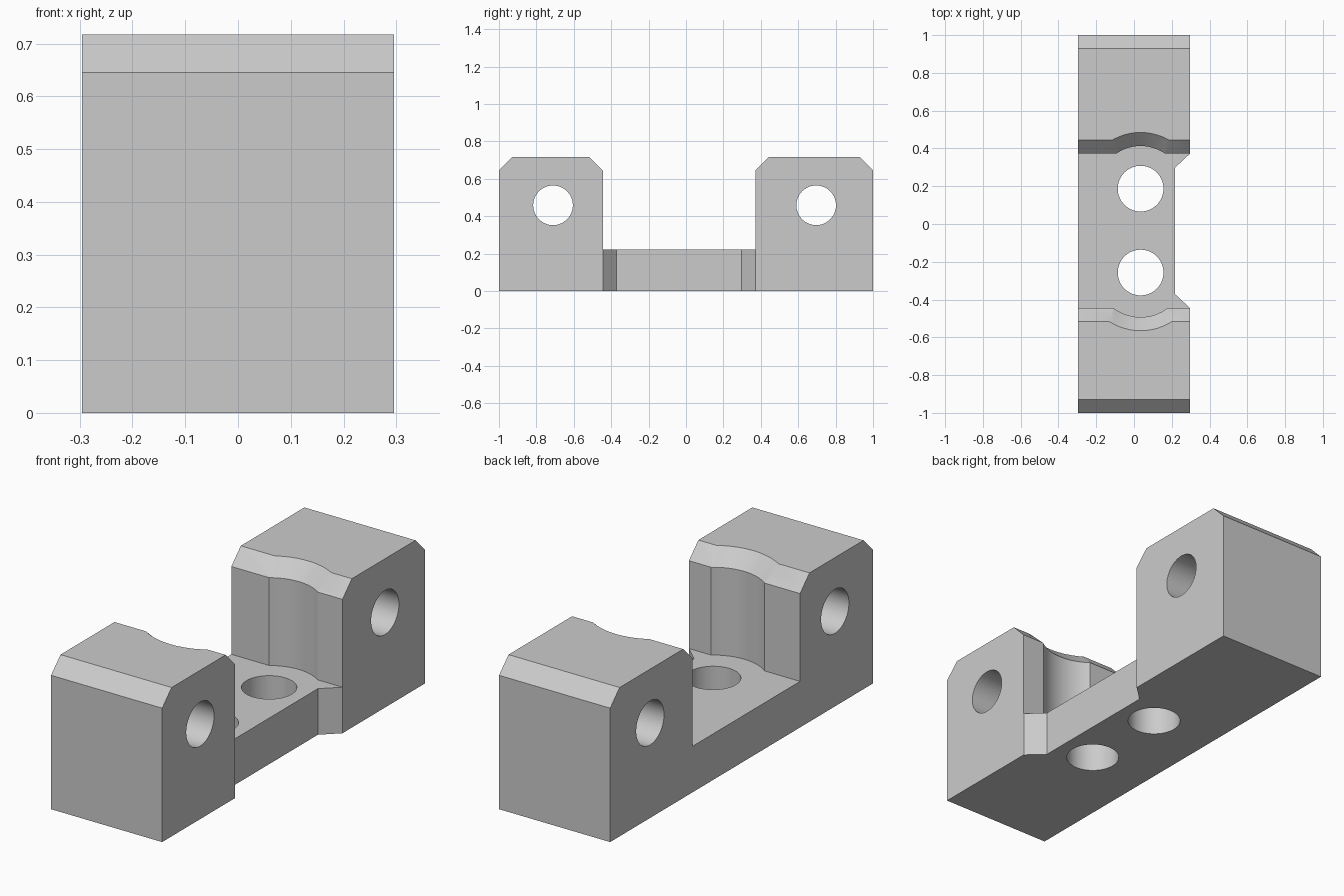
import bpy, bmesh, math
from mathutils import Matrix, Vector

if "Cube" in bpy.data.objects:
    bpy.data.objects.remove(bpy.data.objects["Cube"])

HALF_W = 0.296     # half width along x
FLOOR = 0.222      # height of the middle web
TOP = 0.717        # height of the end blocks
CH = 0.072         # chamfer size
HOLE_X = 0.035     # x of the upright holes

grey = bpy.data.materials.new("light grey")
grey.diffuse_color = (0.6, 0.6, 0.6, 1)
grey.use_nodes = True
grey.node_tree.nodes["Principled BSDF"].inputs["Base Color"].default_value = grey.diffuse_color


def finish(name, bm):
    bmesh.ops.recalc_face_normals(bm, faces=bm.faces[:])
    mesh = bpy.data.meshes.new(name)
    bm.to_mesh(mesh)
    bm.free()
    mesh.materials.append(grey)
    obj = bpy.data.objects.new(name, mesh)
    bpy.context.collection.objects.link(obj)
    return obj


def prism(name, points, move):
    """Extrude a closed outline along a vector."""
    bm = bmesh.new()
    face = bm.faces.new([bm.verts.new(p) for p in points])
    out = bmesh.ops.extrude_face_region(bm, geom=[face])
    verts = [v for v in out["geom"] if isinstance(v, bmesh.types.BMVert)]
    bmesh.ops.translate(bm, verts=verts, vec=Vector(move))
    return finish(name, bm)


def lathe(name, profile, matrix, steps=64):
    """Solid of revolution from (radius, height) rings."""
    bm = bmesh.new()
    rings = []
    for r, h in profile:
        rings.append([bm.verts.new(matrix @ Vector((
            r * math.cos(math.tau * i / steps),
            r * math.sin(math.tau * i / steps), h))) for i in range(steps)])
    for a, b in zip(rings, rings[1:]):
        for i in range(steps):
            j = (i + 1) % steps
            bm.faces.new((a[i], a[j], b[j], b[i]))
    bm.faces.new(rings[0])
    bm.faces.new(rings[-1])
    return finish(name, bm)


# Bracket body: side outline with two chamfered end blocks
low = TOP - CH
outline = [(-1, 0), (1, 0), (1, low), (1 - CH, TOP), (0.372 + CH, TOP),
           (0.372, low), (0.372, FLOOR), (-0.445, FLOOR), (-0.445, low),
           (-0.445 - CH, TOP), (-1 + CH, TOP), (-1, low)]
body = prism("bracket_body", [(-HALF_W, y, z) for y, z in outline],
             (2 * HALF_W, 0, 0))

cutters = []

# Sloped-end relief along the right side of the web
side = HALF_W - 0.079
cutters.append(prism("side_relief", [
    (side, -0.371, -0.1), (side, 0.298, -0.1),
    (side + 0.2, 0.298 + 0.187, -0.1), (side + 0.2, -0.371 - 0.187, -0.1)],
    (0, 0, 0.1 + FLOOR + 0.05)))

# Upright holes with round, chamfered clearance in the block faces
for y, r in ((0.187, 0.226), (-0.257, 0.236)):
    place = Matrix.Translation((HOLE_X, y, 0))
    cutters.append(lathe("clearance", [
        (r, FLOOR), (r, low), (r + CH, TOP), (r + CH + 0.05, TOP + 0.05)], place))
    cutters.append(lathe("upright_hole", [(0.121, -0.1), (0.121, 0.4)], place))

# Cross holes through the end blocks
for y in (-0.711, 0.696):
    place = Matrix.Translation((0, y, 0.458)) @ Matrix.Rotation(math.pi / 2, 4, "Y")
    cutters.append(lathe("cross_hole", [(0.106, -0.5), (0.106, 0.5)], place))

# Cut everything out of the body
bpy.context.view_layer.objects.active = body
body.select_set(True)
for cutter in cutters:
    cutter.hide_render = True
    mod = body.modifiers.new("cut", "BOOLEAN")
    mod.operation = "DIFFERENCE"
    mod.solver = "EXACT"
    mod.object = cutter
    bpy.ops.object.modifier_apply(modifier=mod.name)
    bpy.data.objects.remove(cutter)

bpy.ops.object.shade_smooth_by_angle(angle=math.radians(25))
